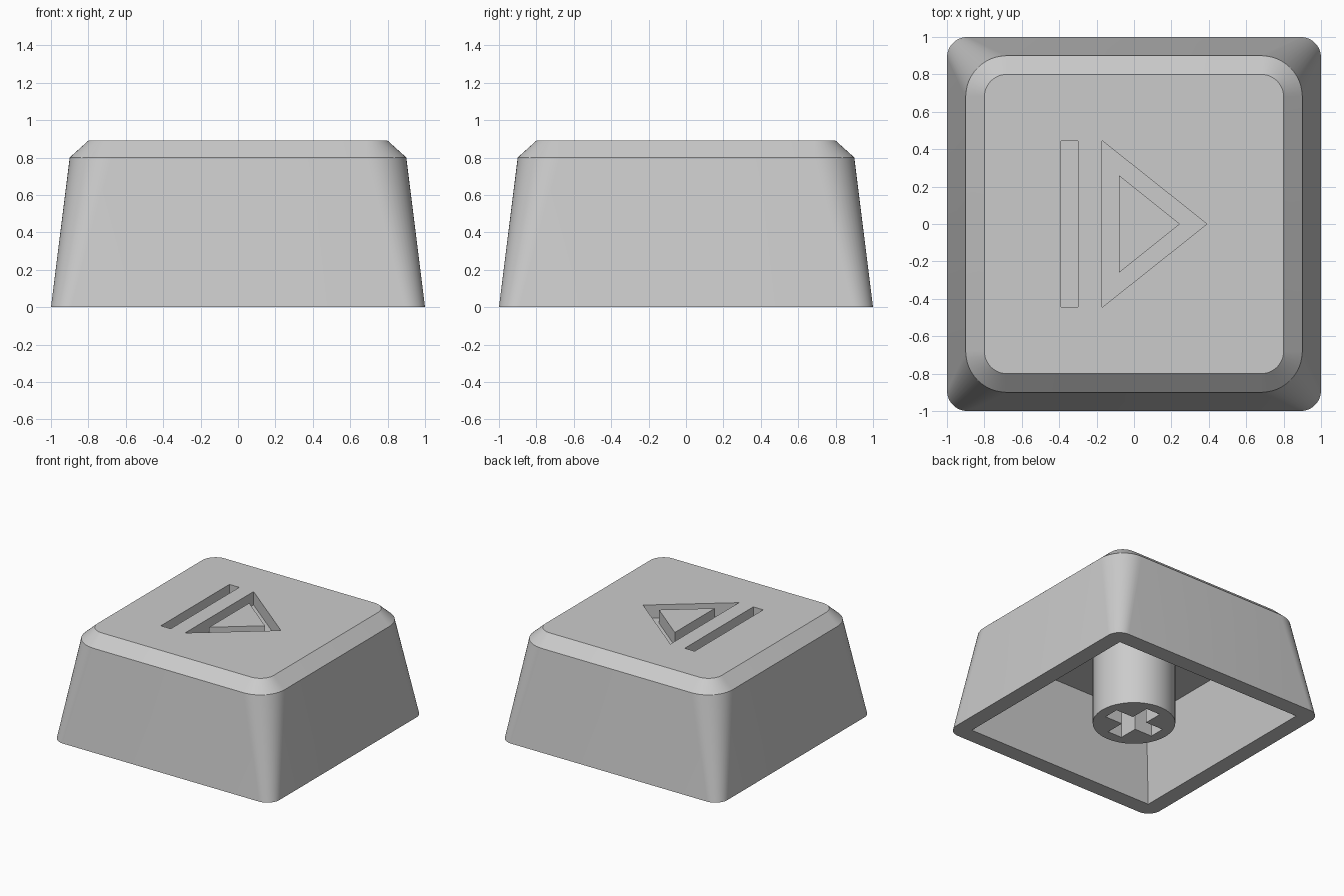
import bpy, bmesh
from math import sin, cos, pi

cube = bpy.data.objects.get("Cube")
if cube:
    bpy.data.objects.remove(cube, do_unlink=True)

TOP, SHOULDER, CEILING = 0.89, 0.8, 0.667
GROOVE_FLOOR = TOP - 0.11

grey = bpy.data.materials.new("plain grey")
colour = (0.6, 0.6, 0.6, 1)
grey.diffuse_color = colour
grey.use_nodes = True
grey.node_tree.nodes["Principled BSDF"].inputs["Base Color"].default_value = colour


def loft(name, loops, ring=False):
    """Skin a stack of (outline, z) loops; cap the ends or close it as a ring."""
    bm = bmesh.new()
    rows = [[bm.verts.new((x, y, z)) for x, y in outline] for outline, z in loops]
    pairs = list(zip(rows, rows[1:]))
    if ring:
        pairs.append((rows[-1], rows[0]))
    else:
        bm.faces.new(rows[0])
        bm.faces.new(rows[-1])
    n = len(rows[0])
    for a, b in pairs:
        for i in range(n):
            j = (i + 1) % n
            bm.faces.new((a[i], a[j], b[j], b[i]))
    bmesh.ops.recalc_face_normals(bm, faces=bm.faces)
    mesh = bpy.data.meshes.new(name)
    bm.to_mesh(mesh)
    bm.free()
    mesh.materials.append(grey)
    obj = bpy.data.objects.new(name, mesh)
    bpy.context.collection.objects.link(obj)
    return obj


def rounded_square(half, radius, steps=12):
    c = half - radius
    points = []
    for q, (sx, sy) in enumerate([(1, 1), (-1, 1), (-1, -1), (1, -1)]):
        for k in range(steps + 1):
            a = (q + k / steps) * pi / 2
            points.append((sx * c + radius * cos(a), sy * c + radius * sin(a)))
    return points


def box(x0, x1, half_y):
    return [(x0, -half_y), (x1, -half_y), (x1, half_y), (x0, half_y)]


def triangle(base, tip, half):
    return [(base, -half), (tip, 0), (base, half)]


def circle(radius, sides=64):
    return [(radius * cos(2 * pi * i / sides), radius * sin(2 * pi * i / sides))
            for i in range(sides)]


def cut(obj, cutters):
    bpy.context.view_layer.objects.active = obj
    for cutter in cutters:
        cutter.hide_render = True
        mod = obj.modifiers.new("cut", 'BOOLEAN')
        mod.operation = 'DIFFERENCE'
        mod.solver = 'EXACT'
        mod.object = cutter
        bpy.ops.object.modifier_apply(modifier=mod.name)
        bpy.data.objects.remove(cutter, do_unlink=True)


def smooth(obj):
    bpy.ops.object.select_all(action='DESELECT')
    obj.select_set(True)
    bpy.context.view_layer.objects.active = obj
    bpy.ops.object.shade_smooth_by_angle(angle=pi / 6)


# Hollow tapered cap with a chamfered top
cap = loft("key_cap", [(rounded_square(1.0, 0.11), 0),
                       (rounded_square(0.9, 0.22), SHOULDER),
                       (rounded_square(0.8, 0.12), TOP)])
below = 0.05
flare = 0.867 + below * 0.1 / CEILING
cavity = loft("cavity_cutter", [(box(-flare, flare, flare), -below),
                                (box(-0.767, 0.767, 0.767), CEILING)])

# Engraved bar and outlined arrow
bar = loft("bar_cutter", [(box(-0.39, -0.3, 0.445), GROOVE_FLOOR),
                          (box(-0.39, -0.3, 0.445), 1)])
outer, inner = triangle(-0.17, 0.39, 0.445), triangle(-0.08, 0.245, 0.26)
arrow = loft("arrow_cutter", [(outer, GROOVE_FLOOR), (outer, 1),
                              (inner, 1), (inner, GROOVE_FLOOR)], ring=True)
cut(cap, [cavity, bar, arrow])
smooth(cap)

# Round stem with a cross-shaped socket
stem = loft("stem", [(circle(0.311), 0), (circle(0.311), CEILING + 0.01)])
sockets = [loft("socket_cutter", [(box(-a, a, b), -below), (box(-a, a, b), 0.44)])
           for a, b in ((0.225, 0.065), (0.065, 0.225))]
cut(stem, sockets)
smooth(stem)
